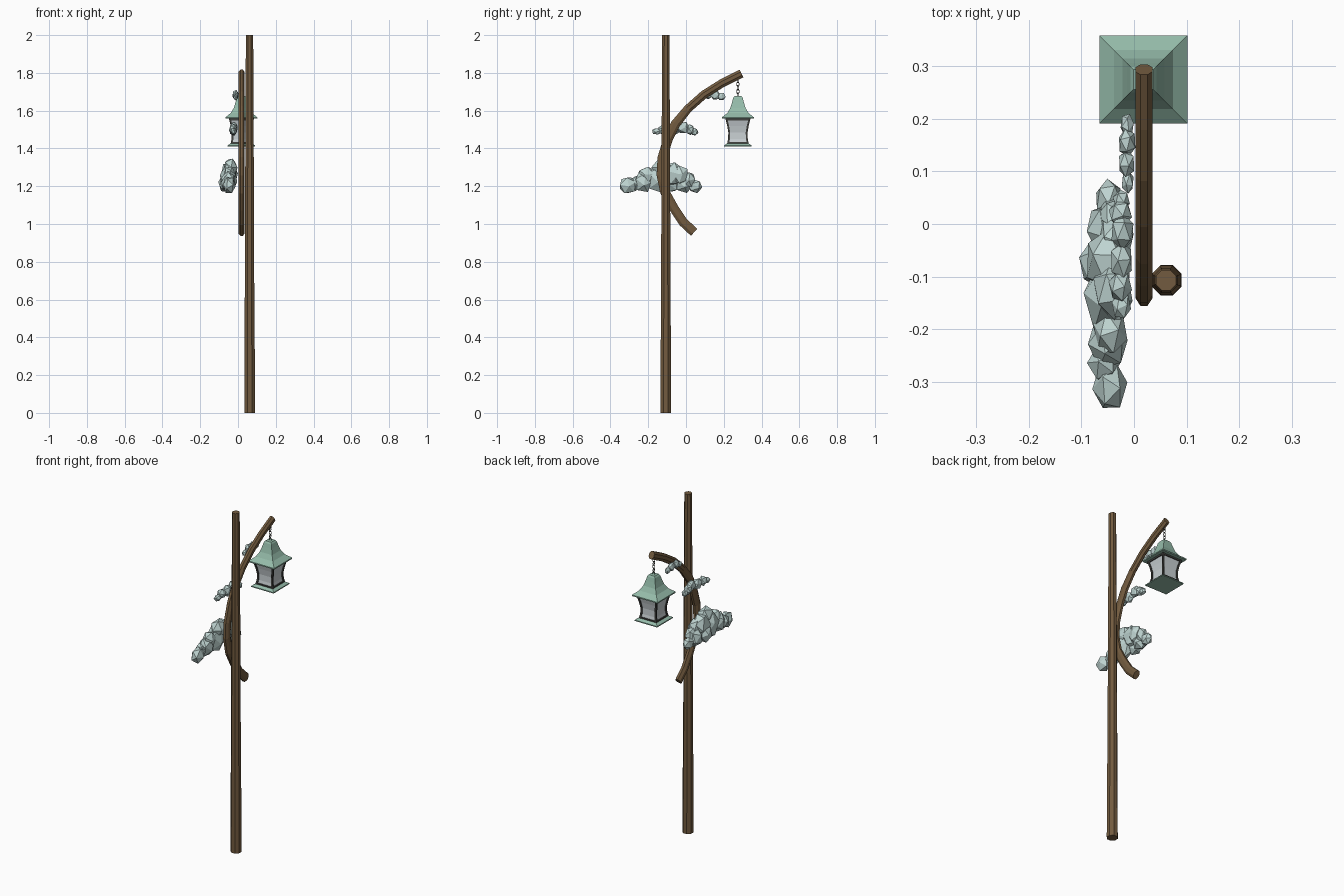
import bpy, bmesh, math, random
from mathutils import Vector, Matrix

random.seed(4)


def material(name, rgb):
    m = bpy.data.materials.new(name)
    m.diffuse_color = (*rgb, 1)
    return m


WOOD = material("wood", (0.17, 0.105, 0.05))
LEAF = material("pale_leaf", (0.52, 0.66, 0.64))
GREEN = material("verdigris", (0.30, 0.50, 0.40))
DARK = material("dark_metal", (0.055, 0.055, 0.05))
GLASS = material("glass", (0.58, 0.63, 0.65))


def finish(name, bm, mat):
    bmesh.ops.recalc_face_normals(bm, faces=bm.faces)
    me = bpy.data.meshes.new(name)
    bm.to_mesh(me)
    bm.free()
    me.materials.append(mat)
    ob = bpy.data.objects.new(name, me)
    bpy.context.collection.objects.link(ob)
    return ob


def loft(bm, rings):
    """Skin a list of equal-length point rings and cap both ends."""
    vs = [[bm.verts.new(p) for p in r] for r in rings]
    n = len(vs[0])
    for a, b in zip(vs, vs[1:]):
        for i in range(n):
            j = (i + 1) % n
            bm.faces.new((a[i], a[j], b[j], b[i]))
    bm.faces.new(vs[0][::-1])
    bm.faces.new(vs[-1])


def ngon(n, turn=0.5):
    return [(math.cos(2 * math.pi * (i + turn) / n), math.sin(2 * math.pi * (i + turn) / n))
            for i in range(n)]


# Tapered upright pole
bm = bmesh.new()
loft(bm, [[(cx + r * c, -0.107 + r * s, z) for c, s in ngon(8)]
          for cx, r, z in [(0.062, 0.031, 0), (0.062, 0.030, 0.2), (0.061, 0.027, 0.7),
                           (0.061, 0.025, 1.2), (0.061, 0.021, 2.0)]])
finish("pole", bm, WOOD)

# Curved branch, oval section swept along a path in the YZ plane
path = [Vector(p) for p in [(0.043, 0.956), (-0.015, 1.01), (-0.065, 1.085), (-0.112, 1.17),
                            (-0.131, 1.26), (-0.126, 1.35), (-0.095, 1.45), (-0.055, 1.53),
                            (0.01, 1.61), (0.095, 1.685), (0.19, 1.745), (0.294, 1.797)]]
rings = []
for i, p in enumerate(path):
    t = (path[min(i + 1, len(path) - 1)] - path[max(i - 1, 0)]).normalized()
    h = 0.027 if i < 8 else 0.024
    rings.append([(0.019 + 0.0175 * c, p.x - t.y * h * s, p.y + t.x * h * s) for c, s in ngon(8)])
bm = bmesh.new()
loft(bm, rings)
finish("curved_branch", bm, WOOD)

# Lantern
LX, LY = 0.018, 0.275


def square(h, z):
    return [(LX + sx * h, LY + sy * h, z) for sx, sy in ((1, 1), (-1, 1), (-1, -1), (1, -1))]


def stack(name, profile, mat):
    bm = bmesh.new()
    loft(bm, [square(h, z) for h, z in profile])
    return finish(name, bm, mat)


stack("lantern_roof", [(0.084, 1.558), (0.084, 1.565), (0.056, 1.588), (0.040, 1.615),
                       (0.031, 1.645), (0.025, 1.668), (0.019, 1.677)], GREEN)
stack("lantern_base", [(0.073, 1.410), (0.073, 1.416), (0.058, 1.426)], GREEN)
body = [(0.058, 1.422), (0.052, 1.450), (0.051, 1.485), (0.057, 1.520), (0.067, 1.560)]
stack("lantern_glass", [(h - 0.006, z) for h, z in body], GLASS)

# Corner posts and rails of the lantern frame
bm = bmesh.new()
for sx in (1, -1):
    for sy in (1, -1):
        loft(bm, [[(LX + sx * (h - a), LY + sy * (h - b), z)
                   for a, b in ((0, 0), (0.01, 0), (0.01, 0.01), (0, 0.01))] for h, z in body])
finish("lantern_posts", bm, DARK)
for name, h, z in (("top_rail", 0.064, 1.549), ("bottom_rail", 0.056, 1.424)):
    stack("lantern_" + name, [(h, z), (h, z + 0.009)], DARK)

# Chain links, alternately turned
for i in range(5):
    bpy.ops.mesh.primitive_torus_add(major_segments=8, minor_segments=4, major_radius=0.009,
                                     minor_radius=0.0025,
                                     location=(LX, LY, 1.682 + i * 0.0195),
                                     rotation=(math.pi / 2, 0, math.pi / 2 * (i % 2)))
    link = bpy.context.object
    link.name = "chain_link"
    link.scale = (0.75, 1.3, 1)
    link.data.materials.append(DARK)


# Faceted foliage clumps: (x, y, z, rx, ry, rz) per lump
def clump(name, lumps):
    bm = bmesh.new()
    for x, y, z, rx, ry, rz in lumps:
        m = (Matrix.Translation((x, y, z)) @ Matrix.Diagonal((rx, ry, rz, 1))
             @ Matrix.Rotation(random.uniform(0, 6), 4, 'Z')
             @ Matrix.Rotation(random.uniform(0, 6), 4, 'X'))
        bmesh.ops.create_icosphere(bm, subdivisions=1, radius=1.06, matrix=m)
    finish(name, bm, LEAF)


clump("large_foliage", [
    (-0.046, -0.308, 1.205, 0.032, 0.047, 0.046), (-0.058, -0.265, 1.215, 0.030, 0.035, 0.040),
    (-0.050, -0.225, 1.225, 0.038, 0.050, 0.058), (-0.045, -0.205, 1.260, 0.032, 0.045, 0.045),
    (-0.050, -0.140, 1.240, 0.045, 0.070, 0.078), (-0.040, -0.125, 1.295, 0.038, 0.055, 0.054),
    (-0.072, -0.075, 1.215, 0.032, 0.045, 0.048), (-0.048, -0.070, 1.265, 0.045, 0.060, 0.065),
    (-0.035, -0.030, 1.260, 0.034, 0.045, 0.052), (-0.055, -0.010, 1.215, 0.036, 0.050, 0.050),
    (-0.040, 0.015, 1.235, 0.030, 0.035, 0.042), (-0.048, 0.048, 1.200, 0.026, 0.037, 0.036)])
clump("medium_foliage", [
    (-0.024, -0.155, 1.490, 0.018, 0.026, 0.018), (-0.026, -0.118, 1.500, 0.022, 0.030, 0.028),
    (-0.024, -0.070, 1.500, 0.022, 0.036, 0.032), (-0.022, -0.015, 1.510, 0.022, 0.034, 0.032),
    (-0.026, 0.020, 1.500, 0.022, 0.026, 0.028), (-0.024, 0.045, 1.488, 0.016, 0.020, 0.020)])
clump("small_foliage", [
    (-0.012, 0.080, 1.670, 0.012, 0.022, 0.016), (-0.014, 0.115, 1.685, 0.016, 0.026, 0.024),
    (-0.013, 0.155, 1.683, 0.017, 0.026, 0.026), (-0.013, 0.188, 1.675, 0.013, 0.022, 0.020)])
